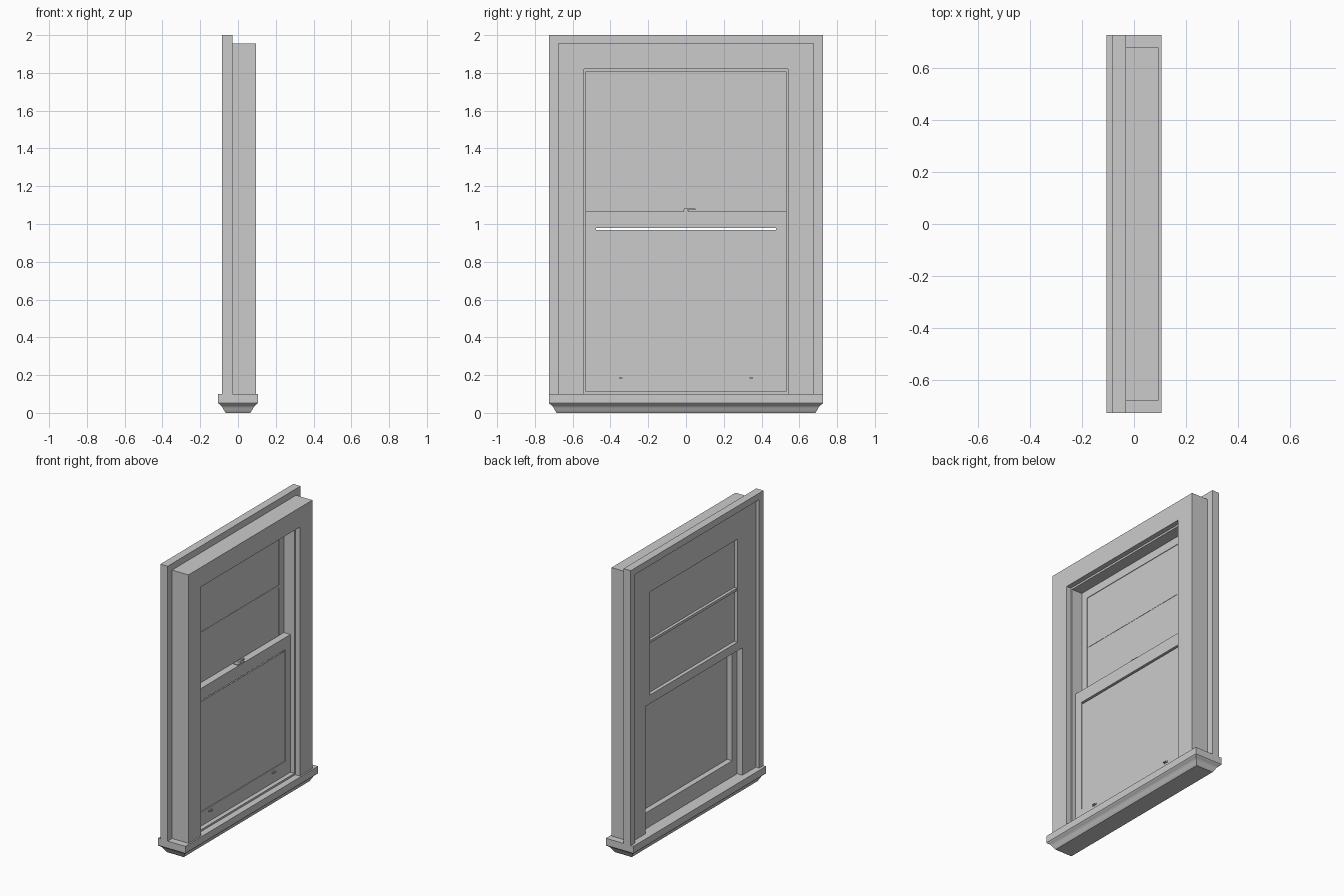
import bpy, bmesh, math

if "Cube" in bpy.data.objects:
    bpy.data.objects.remove(bpy.data.objects["Cube"])

grey = bpy.data.materials.new("window_grey")
grey.diffuse_color = (0.6, 0.6, 0.6, 1)
grey.use_nodes = True
grey.node_tree.nodes["Principled BSDF"].inputs["Base Color"].default_value = grey.diffuse_color


def finish(name, bm):
    bmesh.ops.recalc_face_normals(bm, faces=bm.faces[:])
    me = bpy.data.meshes.new(name)
    bm.to_mesh(me)
    bm.free()
    ob = bpy.data.objects.new(name, me)
    bpy.context.collection.objects.link(ob)
    me.materials.append(grey)
    return ob


def box(name, x0, x1, y0, y1, z0, z1):
    bm = bmesh.new()
    bmesh.ops.create_cube(bm, size=1)
    for v in bm.verts:
        v.co = ((x0 + x1) / 2 + v.co.x * (x1 - x0),
                (y0 + y1) / 2 + v.co.y * (y1 - y0),
                (z0 + z1) / 2 + v.co.z * (z1 - z0))
    return finish(name, bm)


def ring(name, x0, x1, outer, inner):
    """Rectangular frame facing x; outer/inner = (half width, bottom, top)."""
    bm = bmesh.new()
    loops = []
    for (h, b, t), x in ((outer, x0), (outer, x1), (inner, x1), (inner, x0)):
        loops.append([bm.verts.new((x, y, z)) for y, z in
                      ((-h, b), (h, b), (h, t), (-h, t))])
    for i in range(4):
        a, c = loops[i], loops[(i + 1) % 4]
        for j in range(4):
            k = (j + 1) % 4
            bm.faces.new((a[j], a[k], c[k], c[j]))
    return finish(name, bm)


def arch(name, x0, x1, h0, t0, h1, t1, base=0.1):
    """Frame with two legs and a head, open at the bottom."""
    bm = bmesh.new()
    pts = [(-h0, base), (-h0, t0), (h0, t0), (h0, base),
           (h1, base), (h1, t1), (-h1, t1), (-h1, base)]
    a = [bm.verts.new((x0, y, z)) for y, z in pts]
    b = [bm.verts.new((x1, y, z)) for y, z in pts]
    for q in ((0, 1, 6, 7), (1, 2, 5, 6), (2, 3, 4, 5)):
        bm.faces.new([a[i] for i in q])
        bm.faces.new([b[i] for i in reversed(q)])
    for i in range(8):
        k = (i + 1) % 8
        bm.faces.new((a[i], a[k], b[k], b[i]))
    return finish(name, bm)


# Moulded sill: stacked rectangles following an S-shaped profile
bm = bmesh.new()
profile = [(0, 0.1), (0, 0.052), (0.004, 0.047), (0.013, 0.041), (0.020, 0.034),
           (0.025, 0.026), (0.029, 0.017), (0.034, 0.009), (0.040, 0)]
rows = [[bm.verts.new((sx * (0.105 - d), sy * (0.725 - d), z))
         for sx, sy in ((-1, -1), (1, -1), (1, 1), (-1, 1))] for d, z in profile]
for a, b in zip(rows, rows[1:]):
    for j in range(4):
        k = (j + 1) % 4
        bm.faces.new((a[j], a[k], b[k], b[j]))
bm.faces.new(rows[0])
bm.faces.new(rows[-1])
sill = finish("sill", bm)
bpy.context.view_layer.objects.active = sill
sill.select_set(True)
bpy.ops.object.shade_smooth_by_angle(angle=math.radians(30))

# Outer flange, casing and stepped jamb
arch("outer_flange", -0.085, -0.03, 0.725, 2.0, 0.677, 1.955)
arch("casing_frame", -0.06, 0.095, 0.677, 1.955, 0.54, 1.82)
arch("jamb_liner", -0.06, 0.06, 0.541, 1.821, 0.53, 1.807)
box("sill_stop", -0.02, 0.06, -0.53, 0.53, 0.1, 0.113)

# Upper sash, on the outer track
ring("upper_sash", -0.06, -0.02, (0.53, 0.98, 1.807), (0.478, 1.04, 1.752))
box("upper_sash_glass", -0.035, -0.024, -0.48, 0.48, 1.038, 1.754)
box("upper_sash_bar", -0.055, -0.022, -0.479, 0.479, 1.394, 1.412)

# Lower sash, on the inner track, with the thin gap above its pane
ring("lower_sash", -0.02, 0.03, (0.53, 0.113, 1.065), (0.476, 0.21, 0.98))
box("lower_sash_glass", 0.018, 0.025, -0.478, 0.478, 0.208, 0.969)

# Sash lock on the meeting rail
box("lock_base", -0.015, 0.025, -0.035, 0.035, 1.064, 1.070)
bm = bmesh.new()
bmesh.ops.create_cone(bm, cap_ends=True, segments=20, radius1=0.014,
                      radius2=0.011, depth=0.012)
for v in bm.verts:
    v.co.x += 0.008
    v.co.z += 1.075
finish("lock_hub", bm)
box("lock_lever", 0.004, 0.016, 0.0, 0.05, 1.073, 1.081)

# Small finger lifts on the bottom rail
for side, s in (("left", -1), ("right", 1)):
    y = 0.345 * s
    box("lift_plate_" + side, 0.029, 0.034, y - 0.018, y + 0.018, 0.180, 0.190)
    box("lift_tab_" + side, 0.030, 0.044, y - 0.010, y + 0.010, 0.182, 0.187)
